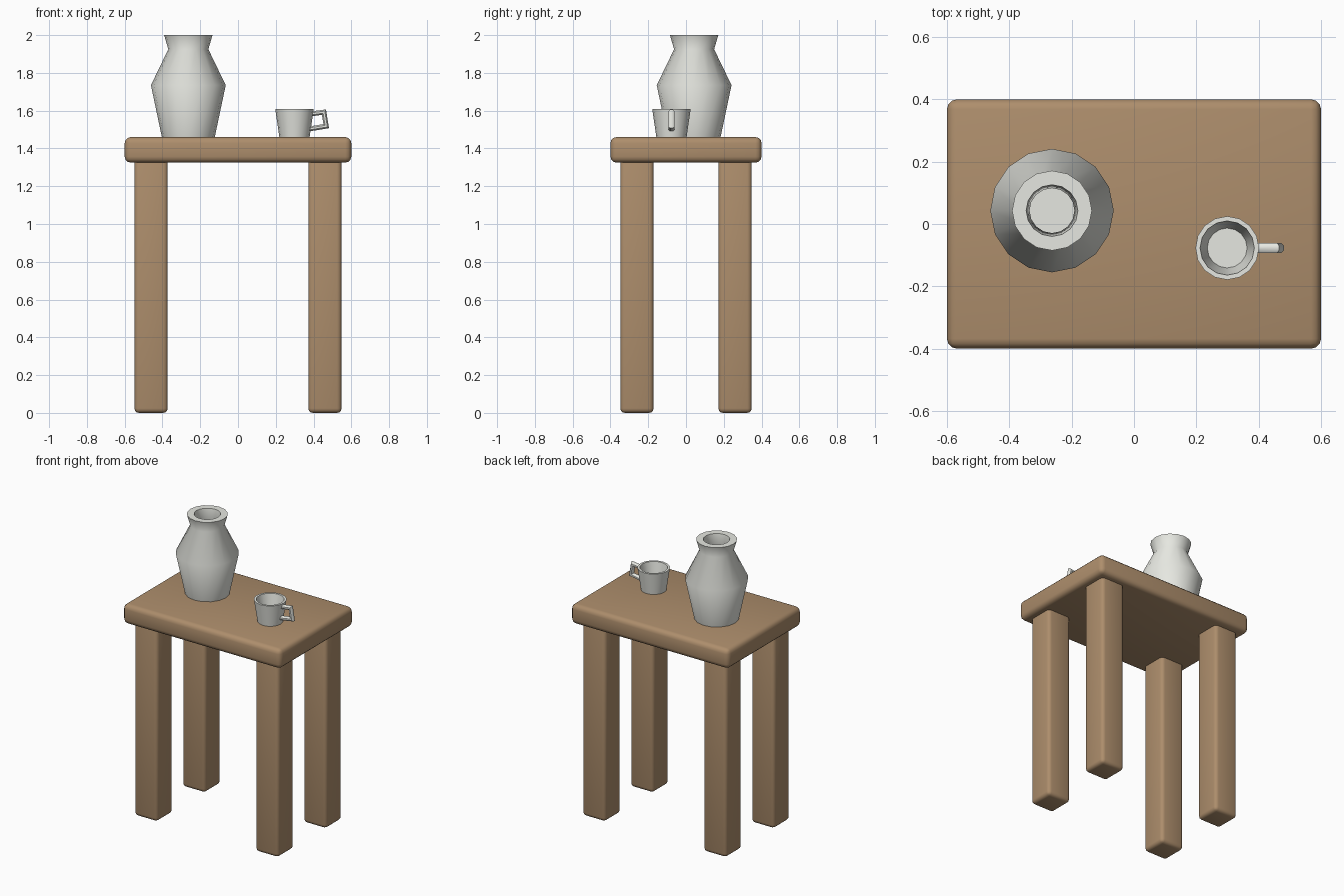
import bpy, bmesh, math
from mathutils import Matrix, Vector

cube = bpy.data.objects.get("Cube")
if cube:
    bpy.data.objects.remove(cube, do_unlink=True)


def material(name, colour):
    mat = bpy.data.materials.new(name)
    mat.use_nodes = True
    mat.diffuse_color = (*colour, 1)
    mat.node_tree.nodes["Principled BSDF"].inputs["Base Color"].default_value = (*colour, 1)
    return mat


wood = material("warm wood", (0.42, 0.27, 0.15))
ceramic = material("pale ceramic", (0.80, 0.81, 0.76))


def finish(bm, name, mat, angle):
    bmesh.ops.recalc_face_normals(bm, faces=bm.faces)
    mesh = bpy.data.meshes.new(name)
    bm.to_mesh(mesh)
    bm.free()
    mesh.materials.append(mat)
    obj = bpy.data.objects.new(name, mesh)
    bpy.context.collection.objects.link(obj)
    bpy.ops.object.select_all(action="DESELECT")
    obj.select_set(True)
    bpy.context.view_layer.objects.active = obj
    bpy.ops.object.shade_smooth_by_angle(angle=math.radians(angle))
    return obj


def rounded_box(name, centre, size, radius):
    bm = bmesh.new()
    bmesh.ops.create_cube(bm, size=1)
    bmesh.ops.scale(bm, vec=size, verts=bm.verts)
    bmesh.ops.bevel(bm, geom=bm.edges[:], offset=radius, segments=3,
                    profile=0.5, affect="EDGES")
    bmesh.ops.translate(bm, vec=centre, verts=bm.verts)
    return finish(bm, name, wood, 40)


def lathe(name, centre, profile, sides=16, angle=50):
    """Spin (radius, height) pairs into a closed vessel, capped at both ends."""
    bm = bmesh.new()
    rings = []
    for r, z in profile:
        rings.append([bm.verts.new((centre[0] + r * math.cos(math.tau * i / sides),
                                    centre[1] + r * math.sin(math.tau * i / sides), z))
                      for i in range(sides)])
    for a, b in zip(rings, rings[1:]):
        for i in range(sides):
            j = (i + 1) % sides
            bm.faces.new((a[i], a[j], b[j], b[i]))
    bm.faces.new(rings[0])
    bm.faces.new(rings[-1])
    return finish(bm, name, ceramic, angle)


# Table
TOP = 1.46
UNDER = 1.325
rounded_box("table_top", (0, 0, (TOP + UNDER) / 2), (1.2, 0.8, TOP - UNDER), 0.032)
for side, x in (("left", 0.46), ("right", -0.46)):
    for end, y in (("front", -0.26), ("back", 0.26)):
        rounded_box(f"{end}_{side}_leg", (x, y, 0.68), (0.176, 0.176, 1.36), 0.024)

# Vase: outside wall, flat rim, then hollow inside
lathe("vase", (-0.263, 0.043), [
    (0.14, TOP), (0.198, 1.735), (0.106, 1.925), (0.128, 2.0),
    (0.083, 2.0), (0.072, 1.925), (0.155, 1.735), (0.105, 1.5)])

# Cup
CUP = (0.299, -0.077)
lathe("cup", CUP, [(0.08, TOP), (0.102, 1.61), (0.087, 1.61), (0.064, 1.48)])

# Cup handle: an eight-sided section carried along a bent path with mitred corners
path = [Vector((x, 0, z)) for x, z in
        ((0.385, 1.583), (0.455, 1.592), (0.467, 1.518), (0.375, 1.503))]
bm = bmesh.new()
rings = []
for i, p in enumerate(path):
    before = (p - path[i - 1]).normalized() if i else None
    after = (path[i + 1] - p).normalized() if i + 1 < len(path) else None
    tangent = ((before or after) + (after or before)).normalized()
    normal = tangent.cross(Vector((0, 1, 0)))
    stretch = 1 / tangent.dot(before or after)
    ring = []
    for k in range(8):
        a = math.tau * (k + 0.5) / 8
        offset = normal * (0.014 * stretch * math.cos(a)) + Vector((0, 0.017 * math.sin(a), 0))
        ring.append(bm.verts.new(p + offset + Vector((0, CUP[1], 0))))
    rings.append(ring)
for a, b in zip(rings, rings[1:]):
    for k in range(8):
        m = (k + 1) % 8
        bm.faces.new((a[k], a[m], b[m], b[k]))
bm.faces.new(rings[0])
bm.faces.new(rings[-1])
finish(bm, "cup_handle", ceramic, 50)
